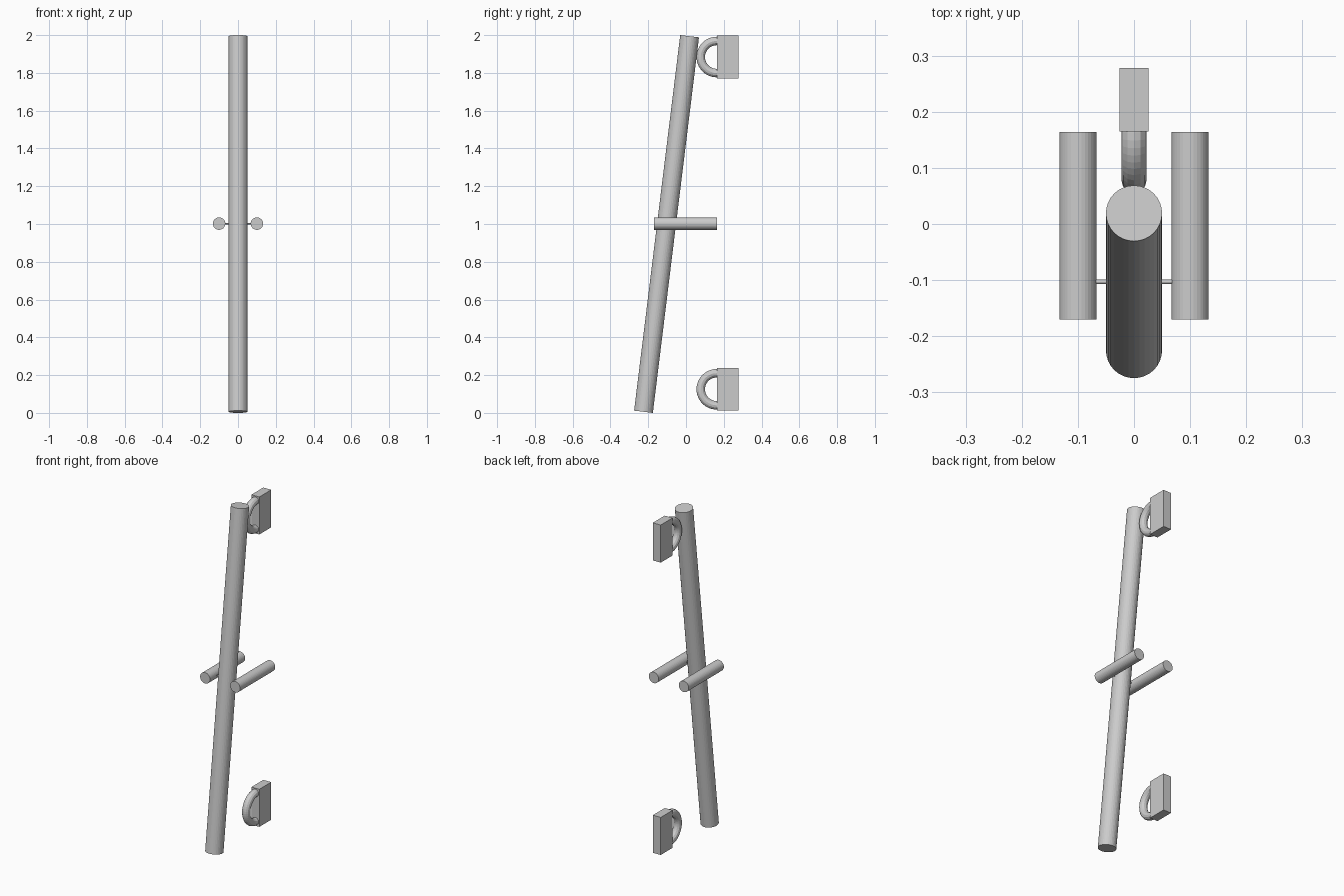
import bpy
from math import radians, pi

if "Cube" in bpy.data.objects:
    bpy.data.objects.remove(bpy.data.objects["Cube"])

HANDLE_Z = 1.002


def cylinder(name, radius, length, location, rotation):
    bpy.ops.mesh.primitive_cylinder_add(vertices=32, radius=radius, depth=length,
                                        location=location, rotation=rotation)
    ob = bpy.context.object
    ob.name = name
    return ob


def wall_mount(prefix, z):
    # Rectangular block
    bpy.ops.mesh.primitive_cube_add(size=1, location=(0, 0.2215, z))
    block = bpy.context.object
    block.name = prefix + "_mount_block"
    block.scale = (0.052, 0.113, 0.226)
    # Ring half sunk into the block
    bpy.ops.mesh.primitive_torus_add(major_segments=48, minor_segments=12,
                                     major_radius=0.085, minor_radius=0.0225,
                                     location=(0, 0.163, z), rotation=(0, pi / 2, 0))
    bpy.context.object.name = prefix + "_mount_ring"


# Long leaning pole
cylinder("leaning_pole", 0.05, 2.003, (0, -0.103, 1.0), (radians(-7), 0, 0))

# Side handles joined by a thin pin through the pole
for side, x in (("left", -0.1), ("right", 0.1)):
    cylinder(side + "_handle", 0.033, 0.334, (x, -0.003, HANDLE_Z), (pi / 2, 0, 0))
cylinder("cross_pin", 0.004, 0.2, (0, -0.103, HANDLE_Z), (0, pi / 2, 0))

# Upper and lower mounts
wall_mount("upper", 1.884)
wall_mount("lower", 0.125)
